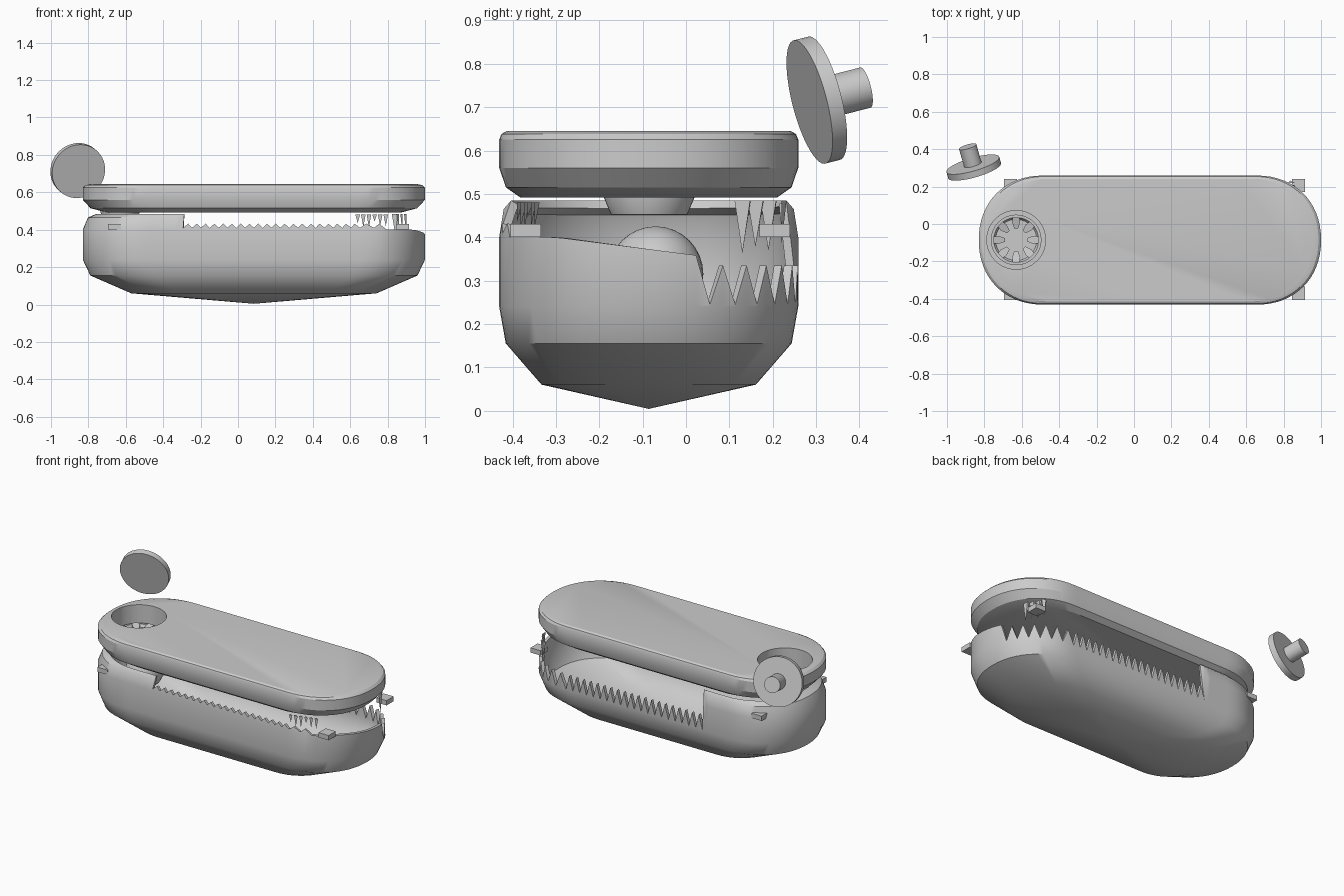
import bpy, bmesh, math, random
from mathutils import Vector, Matrix

if "Cube" in bpy.data.objects:
    bpy.data.objects.remove(bpy.data.objects["Cube"])

random.seed(3)
CX, CY, HX, HY = 0.085, -0.086, 0.915, 0.345
HOLE = (-0.63, -0.085)


def finish(name, bm, angle=35):
    bmesh.ops.recalc_face_normals(bm, faces=bm.faces)
    me = bpy.data.meshes.new(name)
    bm.to_mesh(me)
    bm.free()
    ob = bpy.data.objects.new(name, me)
    bpy.context.collection.objects.link(ob)
    smooth(ob, angle)
    return ob


def smooth(ob, angle=35):
    bpy.ops.object.select_all(action='DESELECT')
    ob.select_set(True)
    bpy.context.view_layer.objects.active = ob
    bpy.ops.object.shade_smooth_by_angle(angle=math.radians(angle))


def apply(ob, kind, **props):
    mod = ob.modifiers.new(kind.title(), kind)
    for k, v in props.items():
        setattr(mod, k, v)
    bpy.context.view_layer.objects.active = ob
    bpy.ops.object.modifier_apply(modifier=mod.name)


def outline(straight=48, arc=32):
    # long rounded outline around the origin, slightly squared ends
    pts, sx = [], HX - HY
    for side in (1, -1):
        for i in range(straight):
            pts.append((side * (sx - 2 * sx * i / straight), side * HY))
        for i in range(arc):
            a = math.pi / 2 + math.pi * i / arc
            c, s = math.cos(a), math.sin(a)
            p = 2 / 2.15
            pts.append((side * (-sx - abs(c) ** p * HY),
                        side * math.copysign(abs(s) ** p * HY, s)))
    return pts


def scale_at(profile, z):
    for (s0, z0), (s1, z1) in zip(profile, profile[1:]):
        if z <= z1:
            return s0 + (s1 - s0) * (z - z0) / (z1 - z0)
    return profile[-1][0]


def loft(profile, rim=None, cap=False):
    # stack scaled copies of the outline; rim() limits the height per point
    bm, rows, pts = bmesh.new(), [], outline()
    for s, z in profile:
        row = []
        for i, (x, y) in enumerate(pts):
            zz = min(z, rim(i, x + CX, y + CY)) if rim else z
            ss = scale_at(profile, zz) if rim else s
            row.append(bm.verts.new((CX + x * ss, CY + y * ss, zz)))
        rows.append(row)
    n = len(pts)
    for a, b in zip(rows, rows[1:]):
        for i in range(n):
            j = (i + 1) % n
            bm.faces.new((a[i], a[j], b[j], b[i]))
    if cap:
        bm.faces.new(rows[0])
        bm.faces.new(rows[-1])
    bmesh.ops.remove_doubles(bm, verts=bm.verts, dist=0.0005)
    return bm


def lathe(name, profile, center, n=48):
    bm, rows = bmesh.new(), []
    for r, z in profile:
        rows.append([bm.verts.new((center[0] + r * math.cos(2 * math.pi * i / n),
                                   center[1] + r * math.sin(2 * math.pi * i / n), z)) for i in range(n)])
    for a, b in zip(rows, rows[1:]):
        for i in range(n):
            j = (i + 1) % n
            bm.faces.new((a[i], a[j], b[j], b[i]))
    bmesh.ops.remove_doubles(bm, verts=bm.verts, dist=0.0001)
    return finish(name, bm)


# Body: open shell with torn, saw-toothed rim
def torn_rim(i, x, y):
    if y > 0.05 and x > -0.3:
        return 0.335 if i % 2 else 0.245
    if y < -0.1 and -0.3 < x < 0.78:
        return 0.432 if i % 2 else 0.41
    if x >= 0.78:
        return 0.40 - 0.045 * max(0, (y + 0.3) / 0.35)
    return 0.485


body = finish("body_shell", loft([(0, 0.004), (0.717, 0.06), (0.956, 0.155), (1, 0.24),
                                  (1, 0.40), (0.97, 0.465), (0.92, 0.485)], torn_rim), 40)
apply(body, 'SOLIDIFY', thickness=0.02, offset=-1)
smooth(body, 40)

# Lid with round recess
lid = finish("lid", loft([(0.86, 0.492), (0.955, 0.515), (1, 0.56), (1, 0.625),
                          (0.985, 0.638), (0.95, 0.645)], cap=True), 25)
bpy.ops.mesh.primitive_cylinder_add(vertices=64, radius=0.157, depth=0.2, location=(*HOLE, 0.625))
cutter = bpy.context.object
cutter.name = "recess_cutter"
cutter.hide_render = True
apply(lid, 'BOOLEAN', object=cutter, operation='DIFFERENCE', solver='EXACT')
bpy.data.objects.remove(cutter)
smooth(lid, 25)

# Funnel below the recess and raised ring inside it
lathe("funnel", [(0, 0.452), (0.088, 0.452), (0.106, 0.495), (0.106, 0.5)], HOLE)
lathe("recess_ring", [(0.125, 0.525), (0.135, 0.54), (0.12, 0.54), (0.11, 0.525), (0.11, 0.526)], HOLE)

# Eight petal blades in the recess
bm = bmesh.new()
for k in range(8):
    rot = Matrix.Rotation(k * math.pi / 4, 4, 'Z')
    shape = [(0.06, 0.010), (0.095, 0.022), (0.12, 0.018), (0.12, -0.018), (0.095, -0.022), (0.06, -0.010)]
    low, top = [], []
    for x, y in shape:
        p = rot @ Vector((x, y, 0)) + Vector((*HOLE, 0))
        low.append(bm.verts.new((p.x, p.y, 0.52)))
        top.append(bm.verts.new((p.x, p.y, 0.535 + (x - 0.06) * 0.25)))
    bm.faces.new(low)
    bm.faces.new(top)
    for i in range(6):
        j = (i + 1) % 6
        bm.faces.new((low[i], low[j], top[j], top[i]))
finish("recess_blades", bm)

# Ball inside the body
bpy.ops.mesh.primitive_uv_sphere_add(segments=32, ring_count=16, radius=0.11,
                                     location=(-0.6, -0.07, 0.315))
bpy.context.object.name = "inner_ball"
smooth(bpy.context.object, 40)

# Corner tabs poking through the shell
bm = bmesh.new()
for x in (-0.66, 0.88):
    for y in (-0.37, 0.205):
        m = Matrix.Translation((x, y, 0.415)) @ Matrix.Diagonal((0.07, 0.07, 0.03, 1))
        bmesh.ops.create_cube(bm, size=1, matrix=m)
finish("corner_tabs", bm)

# Torn shards near the right end
bm = bmesh.new()


def shard(x, y, z0, z1, w):
    dx, dy = (0, w) if x > 0.85 else (w, 0)
    a = bm.verts.new((x - dx, y - dy, z1))
    b = bm.verts.new((x + dx, y + dy, z1))
    c = bm.verts.new((x + dx * 0.4 - 0.012, y + dy * 0.4 + 0.012, z1))
    d = bm.verts.new((x, y, z0))
    for f in ((a, b, d), (b, c, d), (c, a, d), (a, c, b)):
        bm.faces.new(f)


for i in range(4):
    shard(0.90 - i * 0.02, 0.13 + i * 0.03, 0.35 + random.random() * 0.05, 0.485, 0.018)
for i in range(6):
    shard(0.64 + i * 0.03, -0.39 + i * 0.008, 0.41 + random.random() * 0.04, 0.48, 0.012)
finish("torn_shards", bm)

# Loose cap with pin, tilted behind the left end
axis = Vector((-0.27, 0.93, 0.24)).normalized()
rot = axis.to_track_quat('Z', 'Y')
face = Vector((-0.852, 0.285, 0.712))
for name, r, start, depth in (("cap_disc", 0.147, 0, 0.036), ("cap_pin", 0.048, 0.03, 0.108)):
    bpy.ops.mesh.primitive_cylinder_add(vertices=48, radius=r, depth=depth,
                                        location=face + axis * (start + depth / 2))
    ob = bpy.context.object
    ob.name = name
    ob.rotation_euler = rot.to_euler()
    smooth(ob)
